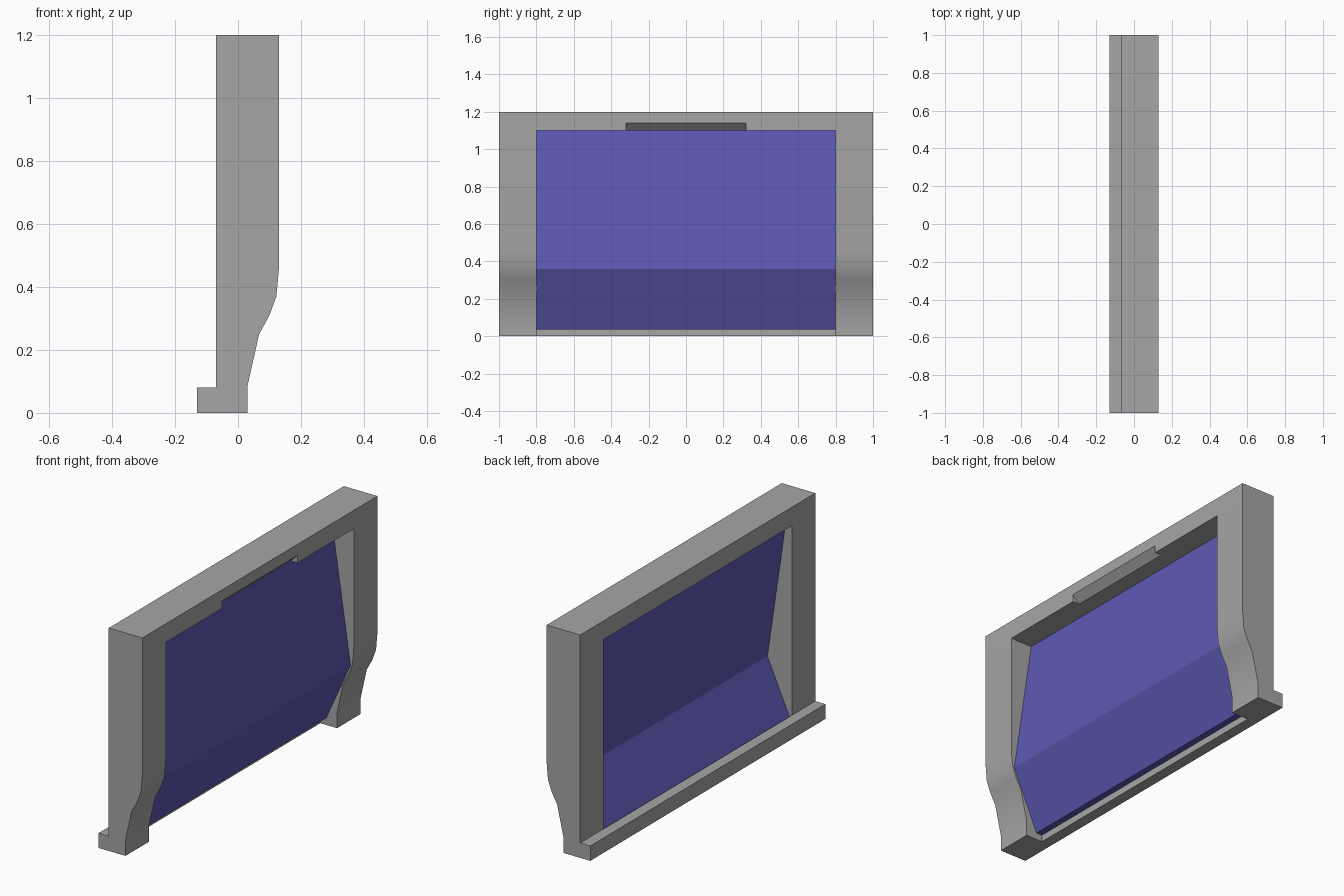
import bpy
import bmesh
from math import radians

cube = bpy.data.objects.get("Cube")
if cube:
    bpy.data.objects.remove(cube, do_unlink=True)


def make_material(name, color):
    mat = bpy.data.materials.new(name)
    mat.use_nodes = True
    mat.diffuse_color = color
    mat.node_tree.nodes["Principled BSDF"].inputs["Base Color"].default_value = color
    return mat


grey = make_material("frame_grey", (0.38, 0.38, 0.38, 1))
violet = make_material("panel_violet", (0.11, 0.1, 0.45, 1))


def extrude_profile(name, profile, y_start, y_end, material, smooth=False):
    """Sweep an x-z outline along y into a closed solid."""
    bm = bmesh.new()
    face = bm.faces.new([bm.verts.new((x, y_start, z)) for x, z in profile])
    swept = bmesh.ops.extrude_face_region(bm, geom=[face])["geom"]
    verts = [v for v in swept if isinstance(v, bmesh.types.BMVert)]
    bmesh.ops.translate(bm, verts=verts, vec=(0, y_end - y_start, 0))
    bmesh.ops.recalc_face_normals(bm, faces=bm.faces[:])
    mesh = bpy.data.meshes.new(name)
    bm.to_mesh(mesh)
    bm.free()
    mesh.materials.append(material)
    obj = bpy.data.objects.new(name, mesh)
    bpy.context.collection.objects.link(obj)
    if smooth:
        bpy.ops.object.select_all(action="DESELECT")
        obj.select_set(True)
        bpy.context.view_layer.objects.active = obj
        bpy.ops.object.shade_smooth_by_angle(angle=radians(30))
    return obj


BACK, FRONT, HEEL = -0.07, 0.13, -0.13
TOP, OPENING_TOP, LEDGE = 1.2, 1.1, 0.08
INNER, OUTER, GRIP, NOTCH = 0.8, 1.0, 0.32, 0.04

# Side posts: full height, tapering to a foot with a heel ledge
post = [(HEEL, 0), (0.03, 0), (0.03, 0.085), (0.067, 0.25), (0.1, 0.31),
        (0.122, 0.37), (FRONT, 0.46), (FRONT, TOP), (BACK, TOP),
        (BACK, LEDGE), (HEEL, LEDGE)]
extrude_profile("left_post", post, -OUTER, -INNER, grey, smooth=True)
extrude_profile("right_post", post, INNER, OUTER, grey, smooth=True)

# Top beam, with a chamfered finger grip in the middle
beam = [(BACK, OPENING_TOP), (FRONT, OPENING_TOP), (FRONT, TOP), (BACK, TOP)]
grip = [(BACK, OPENING_TOP), (FRONT - NOTCH, OPENING_TOP),
        (FRONT, OPENING_TOP + NOTCH), (FRONT, TOP), (BACK, TOP)]
extrude_profile("left_beam", beam, -INNER, -GRIP, grey)
extrude_profile("grip_beam", grip, -GRIP, GRIP, grey)
extrude_profile("right_beam", beam, GRIP, INNER, grey)

# Bottom sill joining the heels
sill = [(HEEL, 0), (BACK, 0), (BACK, LEDGE), (HEEL, LEDGE)]
extrude_profile("sill", sill, -INNER, INNER, grey)

# Folded panel filling the opening
panel = [(BACK, 0.037), (-0.035, 0.037), (0.11, 0.36), (0, OPENING_TOP),
         (-0.033, OPENING_TOP), (0.075, 0.36)]
extrude_profile("folded_panel", panel, -INNER, INNER, violet)
